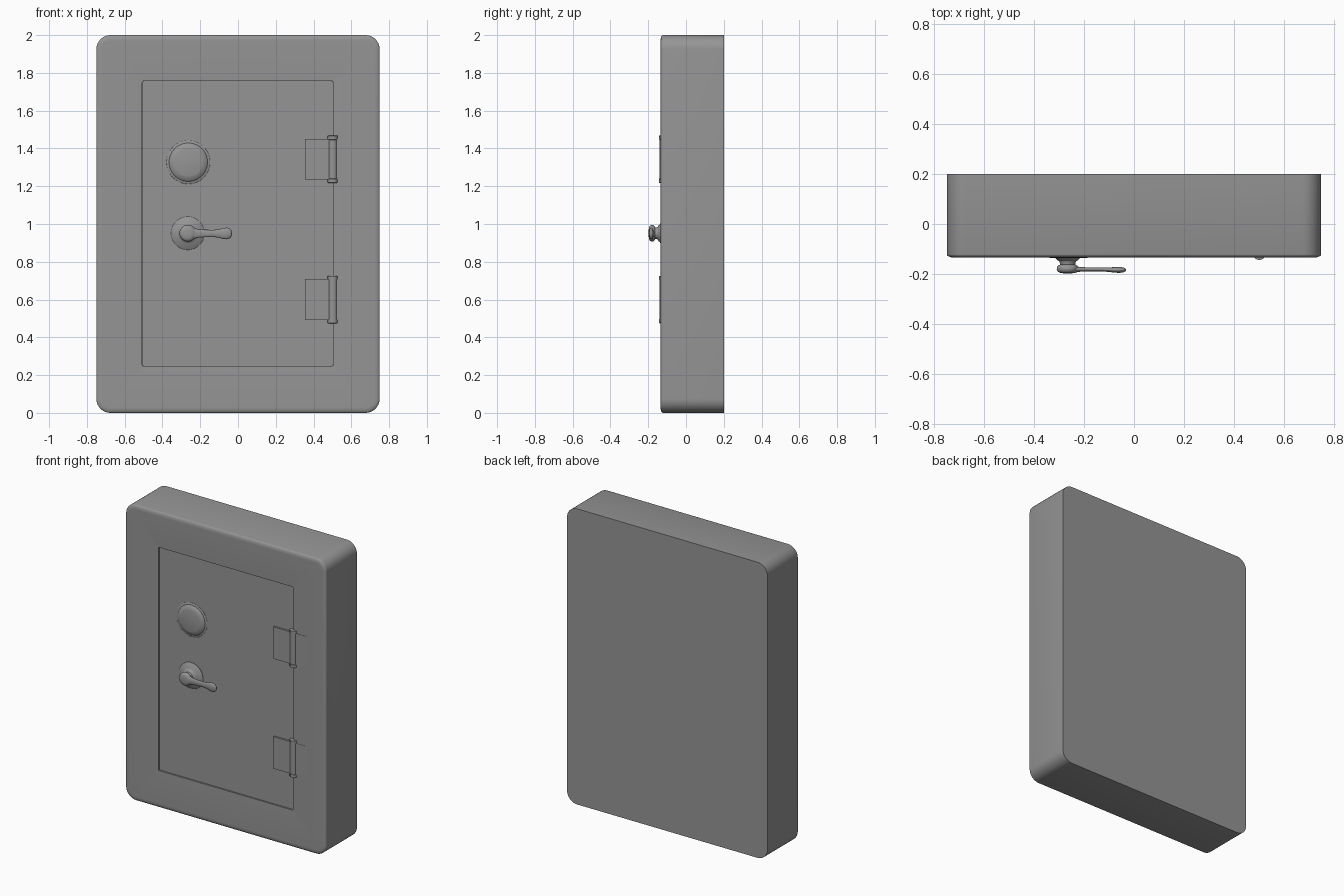
import bpy, bmesh, math

if "Cube" in bpy.data.objects:
    bpy.data.objects.remove(bpy.data.objects["Cube"])

steel = bpy.data.materials.new("dark_steel")
steel.diffuse_color = (0.3, 0.3, 0.3, 1)
steel.use_nodes = True
steel.node_tree.nodes["Principled BSDF"].inputs["Base Color"].default_value = steel.diffuse_color


def loft(name, rings, angle=35):
    """Skin a list of equal-length point rings and cap both ends."""
    bm = bmesh.new()
    vr = [[bm.verts.new(p) for p in ring] for ring in rings]
    n = len(vr[0])
    for a, b in zip(vr, vr[1:]):
        for i in range(n):
            j = (i + 1) % n
            bm.faces.new((a[i], a[j], b[j], b[i]))
    bm.faces.new(vr[0][::-1])
    bm.faces.new(vr[-1])
    bmesh.ops.recalc_face_normals(bm, faces=bm.faces)
    mesh = bpy.data.meshes.new(name)
    bm.to_mesh(mesh)
    bm.free()
    mesh.materials.append(steel)
    ob = bpy.data.objects.new(name, mesh)
    bpy.context.collection.objects.link(ob)
    bpy.ops.object.select_all(action='DESELECT')
    ob.select_set(True)
    bpy.context.view_layer.objects.active = ob
    bpy.ops.object.shade_smooth_by_angle(angle=math.radians(angle))
    return ob


def rounded(cx, cz, hw, hh, r, y, seg=8):
    """Rounded rectangle ring facing y."""
    pts = []
    for k, (sx, sz) in enumerate(((1, 1), (-1, 1), (-1, -1), (1, -1))):
        for i in range(seg + 1):
            a = math.pi / 2 * (k + i / seg)
            pts.append((cx + sx * (hw - r) + r * math.cos(a), y,
                        cz + sz * (hh - r) + r * math.sin(a)))
    return pts


def circle(r1, r2, n):
    t = [2 * math.pi * i / n for i in range(n)]
    return [(r1 * math.cos(a), r2 * math.sin(a)) for a in t]


def disc(cx, cz, r, y):
    return [(cx + u, y, cz + v) for u, v in circle(r, r, 48)]


def oval_x(x, y, z, ry, rz):
    return [(x, y + u, z + v) for u, v in circle(ry, rz, 24)]


def oval_z(x, y, z, r):
    return [(x + u, y + v, z) for u, v in circle(r, r, 24)]


# Body: straight sides, soft front rim, frame sloping in to the door opening
rings = [rounded(0, 1, 0.75, 1, 0.075, 0.2)]
for i in range(7):
    a = math.pi / 2 * i / 6
    d = 0.03 * (1 - math.cos(a))
    rings.append(rounded(0, 1, 0.75 - d, 1 - d, 0.075 - d, -0.122 - 0.013 * math.sin(a)))
DX, DZ, DW, DH = -0.002, 1.002, 0.505, 0.755
rings.append(rounded(DX, DZ, DW, DH, 0.008, -0.127))
rings.append(rounded(DX, DZ, DW, DH, 0.008, -0.105))
loft("safe_body", rings, 30)

# Door panel, slightly recessed
loft("door", [rounded(DX, DZ, DW - 0.001, DH - 0.001, 0.007, y) for y in (-0.1, -0.118)])

# Combination dial: low flange and bevelled knob
loft("dial", [disc(-0.263, 1.327, r, y) for r, y in (
    (0.116, -0.113), (0.115, -0.119), (0.111, -0.122), (0.102, -0.1225),
    (0.100, -0.125), (0.097, -0.128), (0.078, -0.135), (0.074, -0.136))])

# Handle rose and stem
HX, HZ = -0.266, 0.951
loft("handle_rose", [disc(HX, HZ, r, y) for r, y in (
    (0.088, -0.113), (0.088, -0.121), (0.080, -0.127), (0.055, -0.134),
    (0.046, -0.139), (0.042, -0.145), (0.034, -0.149), (0.031, -0.155), (0.031, -0.178))])

# Handle hub
loft("handle_hub", [disc(HX, HZ, r, y) for r, y in (
    (0.030, -0.163), (0.038, -0.166), (0.043, -0.173), (0.044, -0.182),
    (0.040, -0.191), (0.030, -0.196), (0.015, -0.198))], 50)

# Lever: flattened bar swelling to a rounded tip
loft("handle_lever", [oval_x(x, y, HZ - 0.001, ry, rz) for x, y, ry, rz in (
    (-0.263, -0.182, 0.014, 0.036), (-0.233, -0.182, 0.012, 0.030),
    (-0.213, -0.182, 0.009, 0.023), (-0.178, -0.182, 0.008, 0.020),
    (-0.128, -0.182, 0.008, 0.019), (-0.103, -0.183, 0.009, 0.022),
    (-0.078, -0.184, 0.011, 0.029), (-0.058, -0.184, 0.012, 0.031),
    (-0.043, -0.184, 0.010, 0.026), (-0.034, -0.184, 0.006, 0.015),
    (-0.032, -0.184, 0.002, 0.004))], 50)

# Hinges: leaf plate sinking into the frame, barrel and end caps
for label, z in (("upper", 1.343), ("lower", 0.60)):
    loft(label + "_hinge_leaf", [rounded(0.486, z, 0.131, 0.108, 0.001, y, 1)
                                 for y in (-0.11, -0.1310)])
    loft(label + "_hinge_barrel", [oval_z(0.502, -0.117, z + h, r) for h, r in (
        (-0.126, 0.022), (-0.124, 0.027), (-0.104, 0.027), (-0.103, 0.0245),
        (0.103, 0.0245), (0.104, 0.027), (0.124, 0.027), (0.126, 0.022))])
